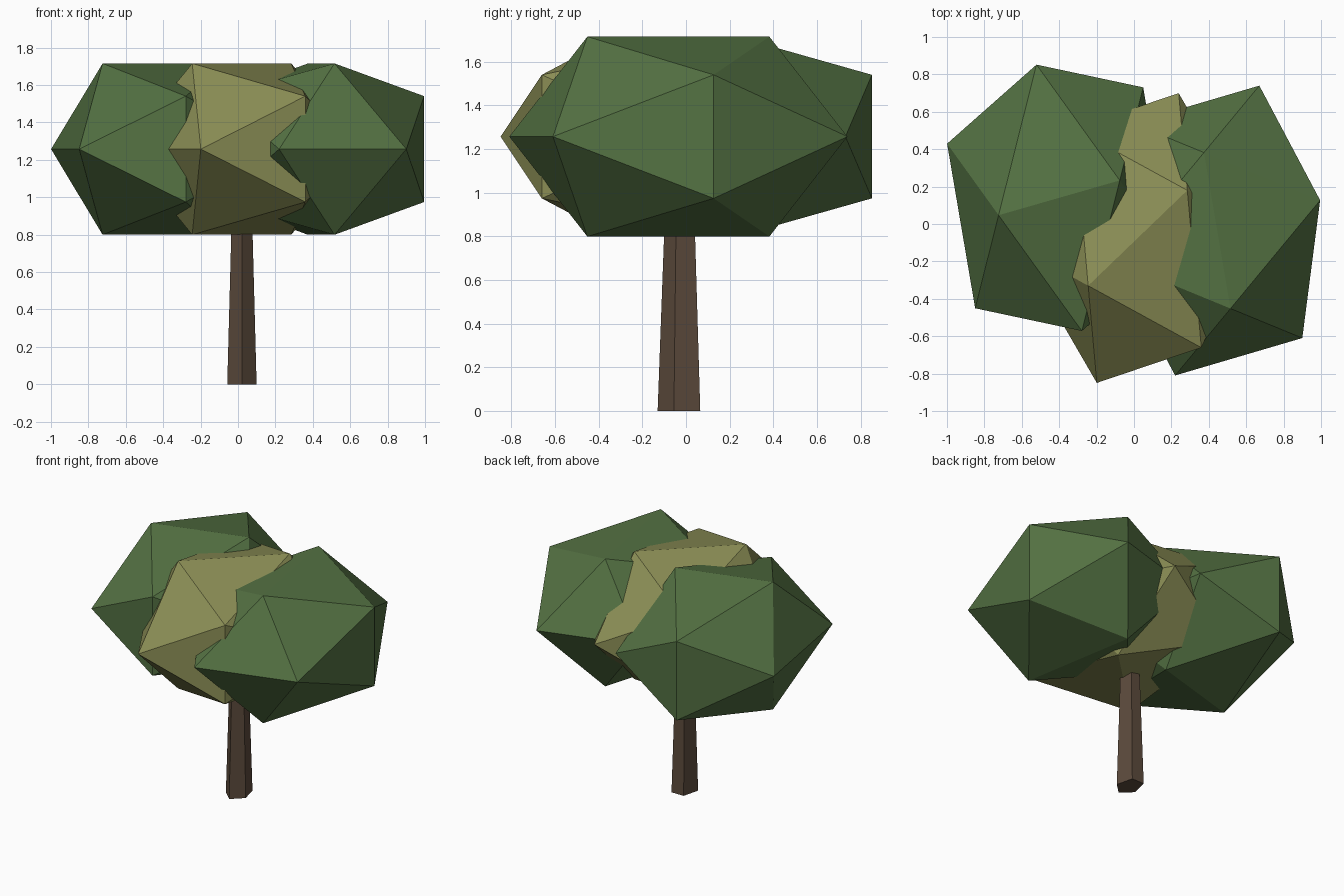
import bpy
import bmesh
import math
from mathutils import Vector

if "Cube" in bpy.data.objects:
    bpy.data.objects.remove(bpy.data.objects["Cube"])

PHI = (1 + math.sqrt(5)) / 2


def material(name, colour):
    mat = bpy.data.materials.new(name)
    mat.diffuse_color = (*colour, 1)
    mat.use_nodes = True
    mat.node_tree.nodes["Principled BSDF"].inputs["Base Color"].default_value = mat.diffuse_color
    return mat


def hull_object(name, points, mat):
    """Faceted convex part from its corner points."""
    bm = bmesh.new()
    for p in points:
        bm.verts.new(p)
    bmesh.ops.convex_hull(bm, input=bm.verts[:])
    bmesh.ops.dissolve_limit(bm, angle_limit=0.001, verts=bm.verts[:], edges=bm.edges[:])
    bmesh.ops.recalc_face_normals(bm, faces=bm.faces[:])
    mesh = bpy.data.meshes.new(name)
    bm.to_mesh(mesh)
    bm.free()
    mesh.materials.append(mat)
    obj = bpy.data.objects.new(name, mesh)
    bpy.context.collection.objects.link(obj)
    return obj


def foliage(name, centre, u, v, mat):
    """Icosahedron lying on an edge, stretched along horizontal axes u and v."""
    c = Vector((*centre, 1.2575))
    axes = Vector((*u, 0)), Vector((*v, 0)), Vector((0, 0, 0.283))
    points = []
    for s in (-1, 1):
        for t in (-PHI, PHI):
            for a, b, h in ((0, s, t), (s, t, 0), (t, 0, s)):
                points.append(c + a * axes[0] + b * axes[1] + h * axes[2])
    return hull_object(name, points, mat)


green = material("leaf_green", (0.089, 0.168, 0.056))
olive = material("leaf_olive", (0.262, 0.275, 0.093))
brown = material("bark_brown", (0.107, 0.069, 0.045))

# Three overlapping leaf clumps
foliage("left_foliage", (-0.40, 0.14), (-0.075, 0.44), (0.324, 0.093), green)
foliage("right_foliage", (0.445, -0.035), (0.34, 0.10), (-0.071, 0.417), green)
foliage("middle_foliage", (0.02, -0.075), (0.21, -0.362), (0.265, 0.255), olive)

# Tapered five-sided trunk, one corner facing forward
trunk_points = []
for z, scale in ((0, 1), (1.0, 0.66)):
    for i in range(5):
        angle = math.radians(-90 + 72 * i)
        trunk_points.append((0.021 + 0.0825 * scale * math.cos(angle),
                             -0.022 + 0.108 * scale * math.sin(angle), z))
hull_object("trunk", trunk_points, brown)
